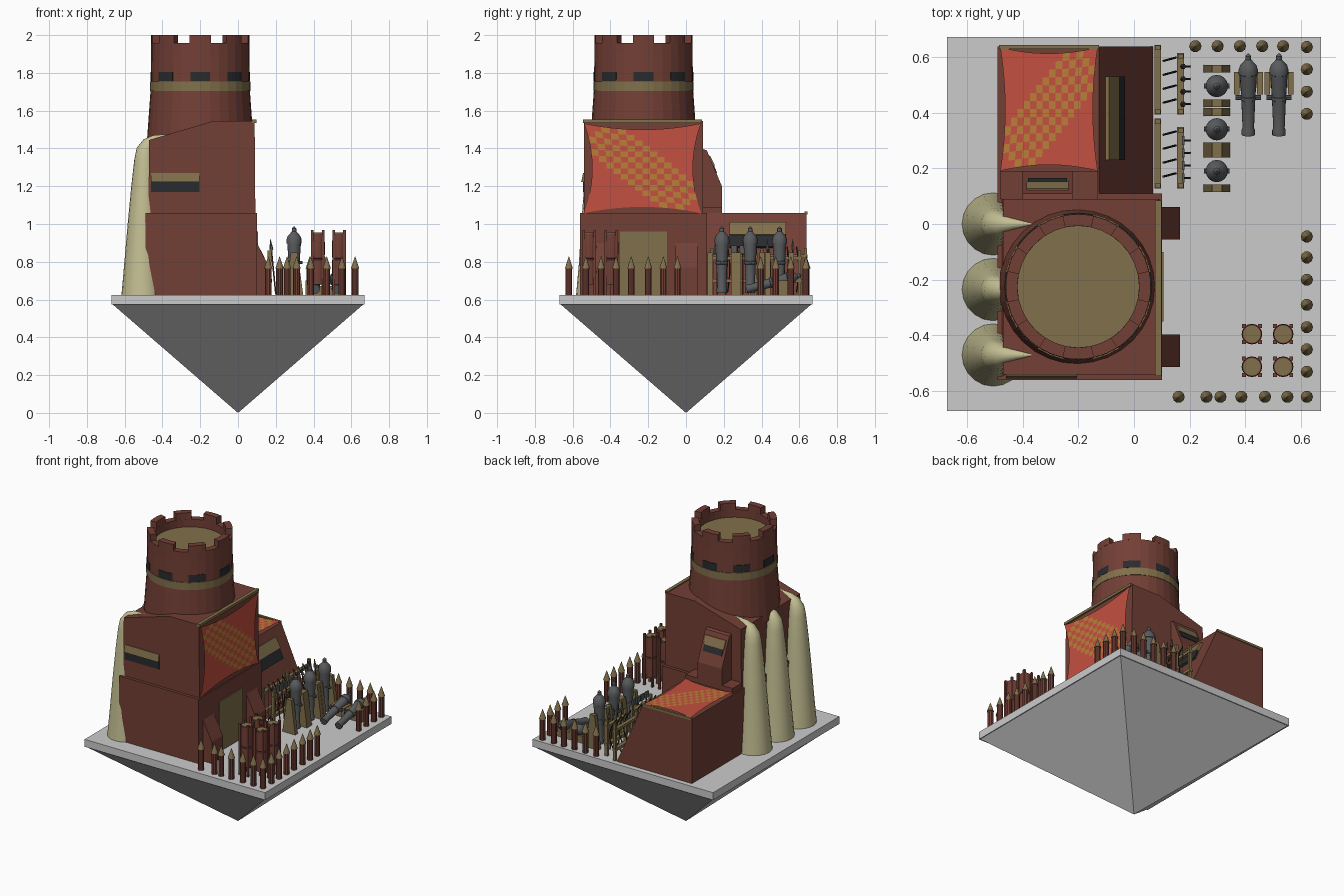
import bpy, bmesh
from math import sin, cos, pi, radians
from mathutils import Vector, Matrix

if "Cube" in bpy.data.objects:
    bpy.data.objects.remove(bpy.data.objects["Cube"])

def mat(name, r, g, b):
    m = bpy.data.materials.new(name)
    m.diffuse_color = (r, g, b, 1)
    m.use_nodes = True
    m.node_tree.nodes["Principled BSDF"].inputs["Base Color"].default_value = m.diffuse_color
    return m

BROWN = mat("brown", .17, .05, .036)
TAN = mat("tan", .22, .16, .07)
IVORY = mat("ivory", .55, .52, .29)
RED = mat("red", .55, .08, .05)
GOLD = mat("gold", .5, .21, .04)
DARK = mat("dark", .022, .024, .026)
IRON = mat("iron", .1, .105, .11)

def add(name, verts, faces, material=None, smooth=False):
    me = bpy.data.meshes.new(name)
    me.from_pydata([tuple(v) for v in verts], [], faces)
    bm = bmesh.new()
    bm.from_mesh(me)
    bmesh.ops.recalc_face_normals(bm, faces=bm.faces)
    bm.to_mesh(me)
    bm.free()
    if material:
        me.materials.append(material)
    ob = bpy.data.objects.new(name, me)
    bpy.context.collection.objects.link(ob)
    if smooth:
        bpy.ops.object.select_all(action='DESELECT')
        ob.select_set(True)
        bpy.context.view_layer.objects.active = ob
        bpy.ops.object.shade_smooth_by_angle(angle=radians(35))
    return ob

def prism(name, prof, a, b, material=None, axis='y'):
    """Extrude a profile (x,z for axis y; y,z for axis x) from a to b."""
    put = (lambda p, t: (p[0], t, p[1])) if axis == 'y' else (lambda p, t: (t, p[0], p[1]))
    n = len(prof)
    faces = [list(range(n)), list(range(n, 2 * n))]
    faces += [[i, (i + 1) % n, n + (i + 1) % n, n + i] for i in range(n)]
    return add(name, [put(p, a) for p in prof] + [put(p, b) for p in prof], faces, material)

def box(name, x0, x1, y0, y1, z0, z1, material=None):
    return prism(name, [(x0, z0), (x1, z0), (x1, z1), (x0, z1)], y0, y1, material)

def sweep(name, path, n, material, smooth=True):
    """Round tube through (point, radius) pairs, capped at both ends."""
    pts = [Vector(p) for p, r in path]
    verts, faces = [], []
    for i, (p, r) in enumerate(path):
        t = (pts[min(i + 1, len(pts) - 1)] - pts[max(i - 1, 0)]).normalized()
        side = Vector((0, 1, 0)) if abs(t.y) < .7 else Vector((1, 0, 0))
        u = side.cross(t).normalized()
        v = t.cross(u)
        verts += [pts[i] + r * (cos(2 * pi * k / n) * u + sin(2 * pi * k / n) * v) for k in range(n)]
    for i in range(len(path) - 1):
        faces += [[i * n + k, i * n + (k + 1) % n, (i + 1) * n + (k + 1) % n, (i + 1) * n + k] for k in range(n)]
    faces += [list(range(n)), list(range(len(verts) - n, len(verts)))]
    return add(name, verts, faces, material, smooth)

def lathe(name, x, y, prof, n, material, smooth=False):
    return sweep(name, [((x, y, z), r) for r, z in prof], n, material, smooth)

def arc_block(name, c, r0, r1, z0, z1, mid, half, material, steps=4):
    """Curved wall block centred on angle mid."""
    ang = [mid - half + 2 * half * i / steps for i in range(steps + 1)]
    ring = [(r1, a) for a in ang] + [(r0, a) for a in reversed(ang)]
    n = len(ring)
    verts = [(c[0] + r * cos(a), c[1] + r * sin(a), z) for z in (z0, z1) for r, a in ring]
    m = steps + 1
    faces = [[i, (i + 1) % n, n + (i + 1) % n, n + i] for i in range(n)]
    for o in (0, n):
        faces += [[o + i, o + i + 1, o + n - 2 - i, o + n - 1 - i] for i in range(m - 1)]
    return add(name, verts, faces, material)

def banner(name, origin, du, dv, bow, n=14):
    """Cloth with drawn-in edges and a checkered diagonal."""
    o, du, dv = Vector(origin), Vector(du), Vector(dv)
    verts, faces = [], []
    for j in range(n + 1):
        for i in range(n + 1):
            u, v = 2 * i / n - 1, 2 * j / n - 1
            verts.append(o + du * u * (1 - bow * (1 - v * v)) + dv * v * (1 - bow * (1 - u * u)))
    faces = [[j * (n + 1) + i, j * (n + 1) + i + 1, (j + 1) * (n + 1) + i + 1, (j + 1) * (n + 1) + i]
             for j in range(n) for i in range(n)]
    ob = add(name, verts, faces, RED)
    ob.data.materials.append(GOLD)
    for k, f in enumerate(ob.data.polygons):
        i, j = k % n, k // n
        edge = min(i + j, 2 * n - 2 - i - j)
        f.material_index = int((i + j) % 2 == 0 and abs(i - j) <= 4 and 1 < edge)
    return ob

# Floating base
add("base_spike", [(0, 0, 0)] + [(.67 * a, .67 * b, .58) for a, b in ((-1, -1), (1, -1), (1, 1), (-1, 1))],
    [[0, 1, 2], [0, 2, 3], [0, 3, 4], [0, 4, 1], [1, 2, 3, 4]])
box("base_slab", -.67, .67, -.67, .67, .575, .625)

# Main keep, rear annex and dormer
box("keep_lower", -.49, .10, -.56, .11, .62, 1.057, BROWN)
prism("keep_upper", [(-.475, 1.05), (.092, 1.05), (.088, 1.545), (-.13, 1.545), (-.47, 1.445)], -.54, .09, BROWN)
prism("annex", [(-.49, .62), (.07, .62), (-.125, 1.057), (-.49, 1.057)], .10, .637, BROWN)
box("dormer_ledge", -.48, -.13, .09, .19, 1.05, 1.09, BROWN)
prism("dormer", [(.08, 1.05), (.19, 1.05), (.19, 1.2), (.11, 1.39), (.08, 1.4)], -.40, -.22, BROWN, 'x')
for k, y in enumerate((-.455, .003)):
    prism(f"buttress_{k}", [(.09, .62), (.165, .62), (.165, .77), (.10, .9), (.09, .9)], y - .058, y + .058, BROWN)
box("main_door", .09, .106, -.35, -.10, .625, .96, TAN)

# Windows: dark slit under a tan shutter
box("front_slit", -.46, -.205, -.545, -.53, 1.17, 1.225, DARK)
prism("front_shutter", [(-.53, 1.27), (-.545, 1.27), (-.555, 1.222), (-.53, 1.222)], -.46, -.205, TAN, 'x')
prism("annex_slit", [(-.07, .94), (-.062, .945), (-.033, .88), (-.045, .87)], .23, .53, DARK)
prism("annex_shutter", [(-.105, 1.005), (-.09, 1.01), (-.052, .945), (-.07, .935)], .23, .53, TAN)
prism("dormer_slit", [(.13, 1.315), (.148, 1.31), (.165, 1.27), (.14, 1.26)], -.38, -.24, DARK, 'x')
prism("dormer_shutter", [(.115, 1.36), (.128, 1.362), (.153, 1.31), (.13, 1.31)], -.385, -.235, TAN, 'x')

# Banners and their rods
banner("wall_banner", (.099, -.23, 1.295), (0, .31, 0), (0, 0, -.238), .14)
box("wall_banner_rod", .075, .098, -.545, .085, 1.535, 1.552, TAN)
banner("roof_banner", (-.305, .412, 1.064), (.175, 0, 0), (0, .222, 0), .1)
box("roof_banner_rod", -.485, -.125, .628, .642, 1.05, 1.065, TAN)

# Round tower with battlements
C = (-.20, -.225)
lathe("tower_body", *C, [(.285, 1.40), (.262, 1.72), (.26, 1.90)], 32, BROWN)
lathe("tower_band", *C, [(.266, 1.705), (.266, 1.755)], 32, TAN)
lathe("tower_roof_floor", *C, [(.222, 1.89), (.222, 1.905)], 32, TAN)
for k in range(8):
    a = k * pi / 4
    arc_block(f"parapet_{k}", C, .218, .26, 1.89, 1.957, a, pi / 8, BROWN)
    arc_block(f"merlon_{k}", C, .218, .26, 1.955, 2.0, a, radians(12.5), BROWN)
    arc_block(f"tower_slit_{k}", C, .24, .264, 1.757, 1.805, a, radians(11.5), DARK)

# Giant tusks on the left wall
for k, y in enumerate((0, -.235, -.47)):
    prof = [(-.505, .625, .112), (-.505, .78, .098), (-.50, 1.0, .084), (-.495, 1.2, .07), (-.492, 1.34, .057),
            (-.488, 1.39, .05), (-.47, 1.425, .038), (-.44, 1.45, .022), (-.40, 1.462, .012), (-.355, 1.475, .001)]
    sweep(f"tusk_{k}", [((x, y, z), r) for x, z, r in prof], 20, IVORY)

# Palisade stakes
stakes = [(x, -.62) for x in (.16, .26, .31, .385, .47, .55, .62)]
stakes += [(.62, y) for y in (-.53, -.45, -.37, -.29, -.2, -.12, -.045, .395, .475, .555, .635)]
stakes += [(x, .638) for x in (.22, .30, .38, .46, .535)]
for k, (x, y) in enumerate(stakes):
    lathe(f"stake_{k}", x, y, [(.018, .62), (.018, .77)], 10, BROWN)
    lathe(f"stake_tip_{k}", x, y, [(.022, .765), (.001, .828)], 10, TAN)

# Powder barrels held by corner posts
for k, (x, y) in enumerate([(a, b) for a in (.423, .535) for b in (-.395, -.512)]):
    lathe(f"barrel_{k}", x, y, [(.034, .68), (.037, .745), (.036, .81), (.032, .815), (.036, .82), (.037, .88), (.035, .95)], 16, BROWN)
    lathe(f"barrel_lid_{k}", x, y, [(.031, .94), (.031, .955)], 16, TAN)
    for s in (-1, 1):
        for t in (-1, 1):
            px, py = x + s * .029, y + t * .029
            box(f"barrel_post_{k}", px - .007, px + .007, py - .007, py + .007, .62, .968, BROWN)

# Cannon shape: distance from muzzle, radius
GUN = [(0, .020), (0, .028), (.02, .028), (.03, .024), (.15, .029), (.152, .033), (.165, .033), (.167, .030),
       (.26, .036), (.262, .040), (.28, .040), (.30, .034), (.315, .02), (.325, .012), (.34, .012), (.35, .003)]

def cannon(name, muzzle, direction, scale=1):
    m, d = Vector(muzzle), Vector(direction).normalized()
    sweep(name, [(m + d * (s * scale), r * scale) for s, r in GUN], 16, IRON)
    mid, side = m + d * .16 * scale, Vector((1, 0, 0))
    sweep(name + "_trunnion", [(mid - side * .045, .009), (mid + side * .045, .009)], 8, IRON)

# Upright cannons between A-shaped wooden stands
for k, y in enumerate((.19, .34, .495)):
    cannon(f"upright_cannon_{k}", (.297, y, .636), (0, 0, 1))
    for s in (-1, 1):
        prism(f"cannon_stand_{k}", [(.25, .625), (.345, .625), (.315, .85), (.28, .85)],
              y + s * .062 - .014, y + s * .062 + .014, TAN)

# Lying cannons on cradles
for k, x in enumerate((.41, .52)):
    cannon(f"lying_cannon_{k}", (x, .32, .655), (0, .29, .075), .86)
    box(f"cradle_{k}", x - .05, x + .05, .49, .545, .625, .672, TAN)
    for s in (-1, 1):
        box(f"cradle_cheek_{k}", x + s * .042 - .01, x + s * .042 + .01, .465, .545, .625, .70, TAN)

# Weapon racks with bows and blades
def rod(name, a, b, r, m):
    sweep(name, [(a, r), (b, r)], 6, m)

for k, y0 in enumerate((.13, .395)):
    for j, (x, h, w) in enumerate(((.085, .87, .245), (.167, .86, .215))):
        for y in (y0, y0 + w - .016):
            box(f"rack_post_{k}_{j}", x - .01, x + .01, y, y + .016, .62, h, TAN)
        for z in (.69, h - .05):
            box(f"rack_rail_{k}_{j}", x - .012, x + .012, y0 - .003, y0 + w + .003, z, z + .018, TAN)
    for i in range(4):
        y = y0 + .04 + i * .05
        bow = [((.105 + .045 * sin(pi * t / 8), y + .012 * sin(pi * t / 8), .64 + .24 * t / 8), .004) for t in range(9)]
        sweep(f"bow_{k}_{i}", bow, 6, DARK)
        rod(f"bow_string_{k}_{i}", bow[0][0], bow[-1][0], .0015, TAN)
        ys = y0 + .035 + i * .045
        rod(f"spear_shaft_{k}_{i}", (.20, ys, .628), (.176, ys, .87), .004, BROWN)
        if k:
            sweep(f"spear_head_{k}_{i}", [((.176, ys, .865), .011), ((.172, ys, .92), .001)], 6, IRON)
        else:
            box(f"axe_head_{k}_{i}", .172, .182, ys - .016, ys + .016, .845, .885, IRON)
